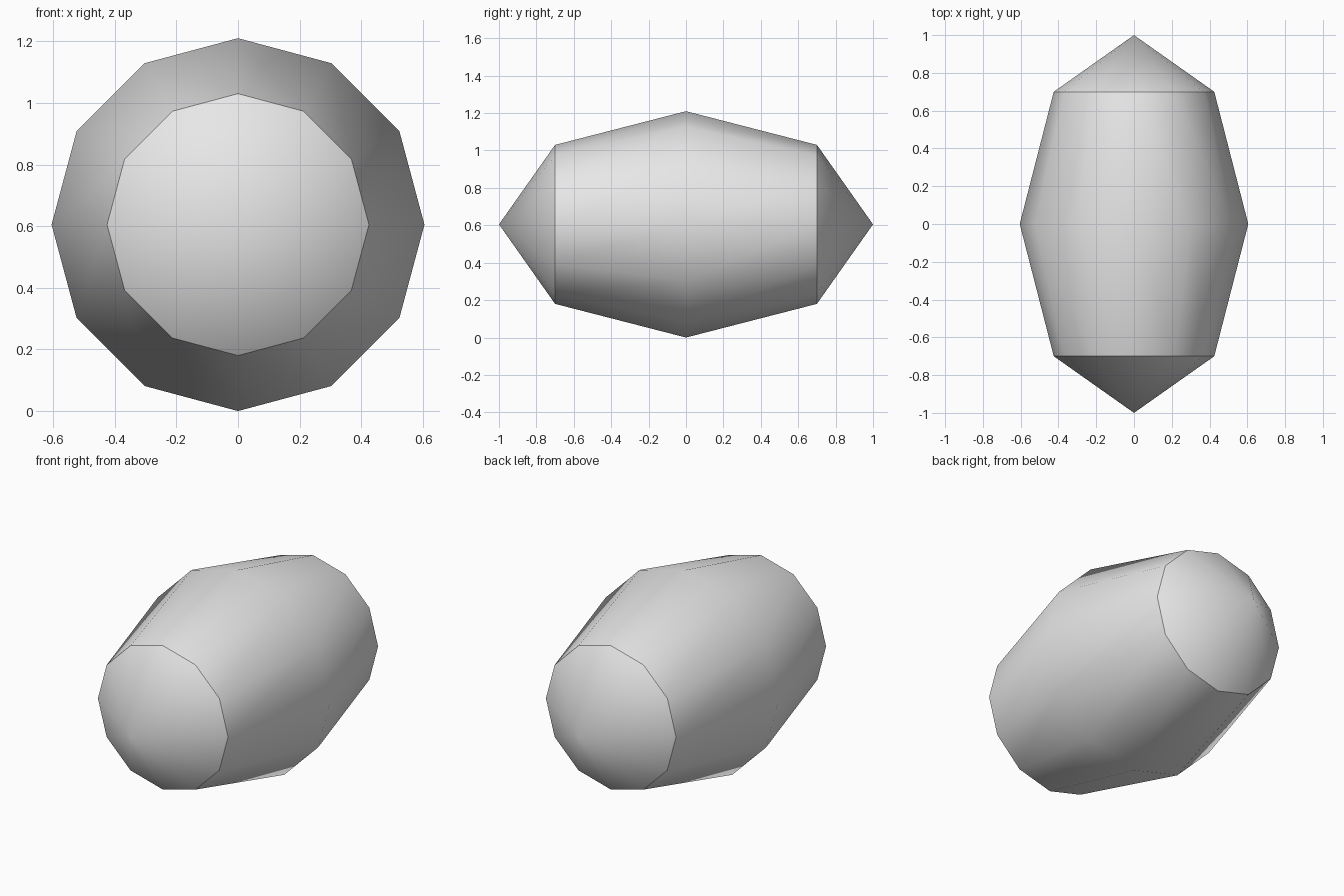
import bpy, bmesh, math

if "Cube" in bpy.data.objects:
    bpy.data.objects.remove(bpy.data.objects["Cube"])

SIDES = 12
CENTRE_Z = 0.605
# (y, radius) rings of the barrel, front to back
RINGS = [(-0.70, 0.425), (0.0, 0.605), (0.70, 0.425)]

bm = bmesh.new()

# Barrel rings
rings = []
for y, r in RINGS:
    rings.append([bm.verts.new((r * math.cos(math.tau * i / SIDES), y,
                                CENTRE_Z + r * math.sin(math.tau * i / SIDES)))
                  for i in range(SIDES)])

# Barrel sides
for a, b in zip(rings, rings[1:]):
    for i in range(SIDES):
        j = (i + 1) % SIDES
        bm.faces.new((a[i], a[j], b[j], b[i]))

# Pointed caps
for ring, y in ((rings[0], -1.0), (rings[-1], 1.0)):
    tip = bm.verts.new((0, y, CENTRE_Z))
    for i in range(SIDES):
        bm.faces.new((ring[i], ring[(i + 1) % SIDES], tip))

bmesh.ops.recalc_face_normals(bm, faces=bm.faces)
mesh = bpy.data.meshes.new("pointed_barrel")
bm.to_mesh(mesh)
bm.free()

barrel = bpy.data.objects.new("pointed_barrel", mesh)
bpy.context.collection.objects.link(barrel)

# Single light grey colour
grey = bpy.data.materials.new("light_grey")
grey.diffuse_color = (0.8, 0.8, 0.8, 1)
grey.use_nodes = True
grey.node_tree.nodes["Principled BSDF"].inputs["Base Color"].default_value = grey.diffuse_color
mesh.materials.append(grey)

# Smooth sides, crisp rims where the caps begin
bpy.context.view_layer.objects.active = barrel
barrel.select_set(True)
bpy.ops.object.shade_smooth_by_angle(angle=math.radians(35))
